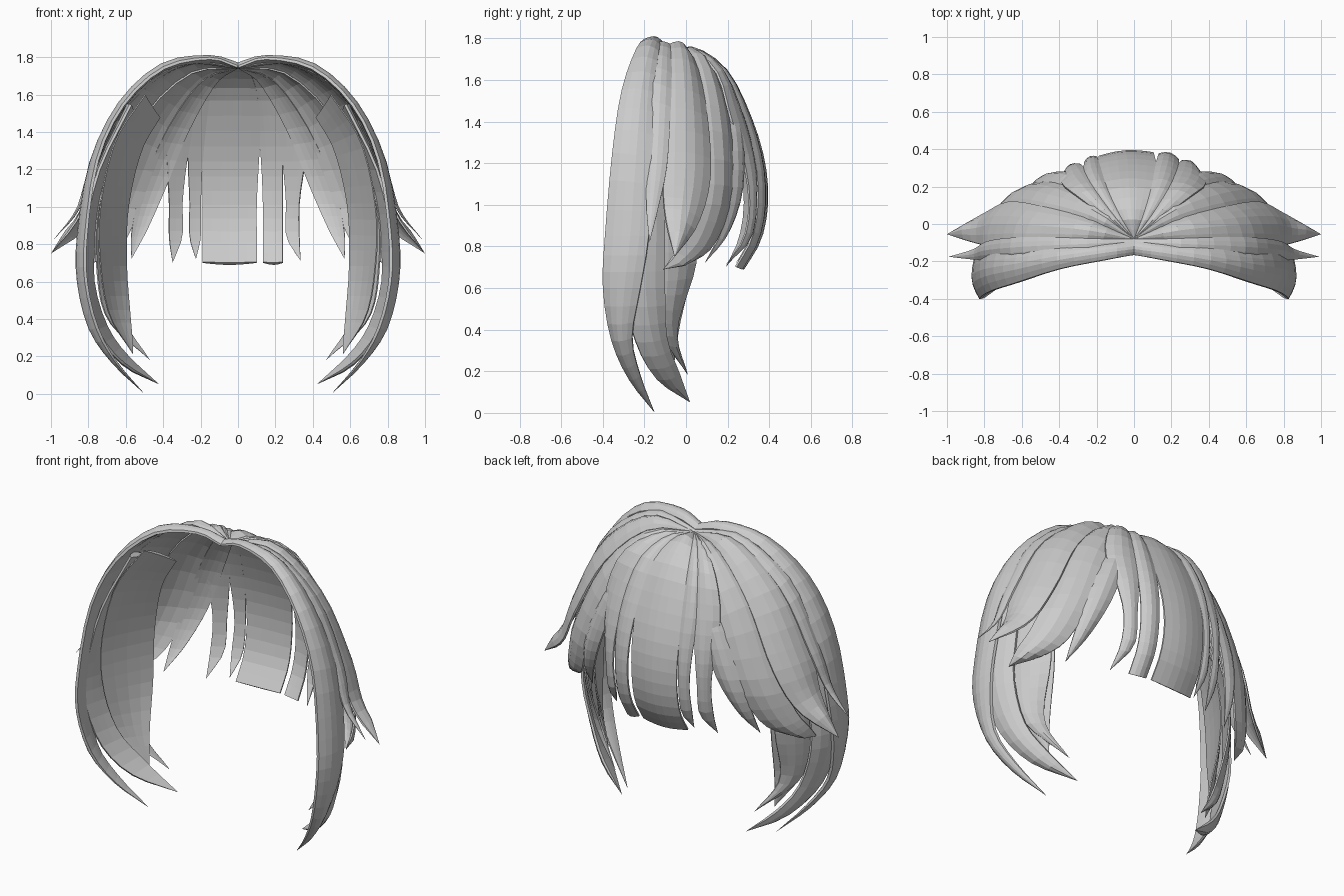
import bpy, bmesh, math
from mathutils import Vector

hair = bpy.data.materials.new("light_grey_hair")
hair.diffuse_color = (0.6, 0.6, 0.6, 1)
CENTRE = Vector((0, -0.12, 0.9))
ROOT = (0, -0.08, 1.74)


def curve_at(pts, t):
    """Catmull-Rom point on a control polyline, t in 0..1."""
    p = [Vector(q) for q in pts]
    p = [2 * p[0] - p[1]] + p + [2 * p[-1] - p[-2]]
    n = len(p) - 3
    i = min(int(t * n), n - 1)
    u = t * n - i
    a, b, c, d = p[i:i + 4]
    return 0.5 * (2 * b + (c - a) * u + (2 * a - 5 * b + 4 * c - d) * u * u
                  + (3 * b - a - 3 * c + d) * u ** 3)


def lock(name, left, right, bulge=0.025, thick=0.03, mirror=False, across=4, along=18):
    """Closed tapering lock of hair stretched between two edge curves."""
    bm = bmesh.new()
    rings = []
    for j in range(along + 1):
        t = j / along
        a, b = curve_at(left, t), curve_at(right, t)
        tn = min(max(t, 0.04), 0.96)
        an, bn = curve_at(left, tn), curve_at(right, tn)
        tangent = curve_at(left, tn + 0.02) + curve_at(right, tn + 0.02) - an - bn
        normal = (bn - an).cross(tangent).normalized()
        if normal.dot((an + bn) / 2 - CENTRE) < 0:
            normal.negate()
        k = min(1, (b - a).length / 0.1)
        ring = []
        for s in range(across + 1):
            f = s / across
            ring.append(a.lerp(b, f) + normal * k * bulge * math.sin(math.pi * f))
        for s in range(across, -1, -1):
            f = s / across
            arc = math.sin(math.pi * f)
            ring.append(a.lerp(b, f) + normal * k * (bulge * arc - thick * (0.35 + 0.65 * arc)))
        rings.append([bm.verts.new(v) for v in ring])
    n = len(rings[0])
    for r, q in zip(rings, rings[1:]):
        for i in range(n):
            bm.faces.new((r[i], r[(i + 1) % n], q[(i + 1) % n], q[i]))
    bm.faces.new(rings[0])
    bm.faces.new(rings[-1])
    bmesh.ops.remove_doubles(bm, verts=bm.verts, dist=0.0005)
    bmesh.ops.recalc_face_normals(bm, faces=bm.faces)
    me = bpy.data.meshes.new(name)
    bm.to_mesh(me)
    bm.free()
    me.materials.append(hair)
    ob = bpy.data.objects.new(name, me)
    bpy.context.collection.objects.link(ob)
    if mirror:
        ob.modifiers.new("mirror", 'MIRROR')
    return ob


def fringe_edge(top, low, tip=None):
    """Edge curve over the brow, at sideways position top above and low below."""
    prof = [(0.42, 0.05, 1.735, 0), (0.78, 0.195, 1.63, 0), (0.96, 0.305, 1.43, 0),
            (1, 0.375, 1.22, 0.6), (1, 0.393, 1.02, 1), (1, 0.36, 0.84, 1)]
    pts = [ROOT]
    for f, y, z, m in prof:
        x = f * (top + (low - top) * m)
        pts.append((x, y * (1 - 2 * x * x), z))
    return pts + [tip or (low, 0.275 * (1 - 2 * low * low), 0.70)]


# Blunt fringe panels
lock("fringe_panel_wide", fringe_edge(-0.19, -0.19), fringe_edge(0.125, 0.10), 0.02, 0.025, across=6)
lock("fringe_panel_narrow", fringe_edge(0.115, 0.135), fringe_edge(0.24, 0.24), 0.02, 0.025)

# Pointed fringe locks
for name, x0, x1, tip in [("fringe_lock_inner", (-0.28, -0.26), (-0.18, -0.20), (-0.225, 0.24, 0.72)),
                          ("fringe_lock_outer", (-0.40, -0.37), (-0.25, -0.30), (-0.35, 0.19, 0.70)),
                          ("fringe_lock_right", (0.22, 0.26), (0.40, 0.33), (0.335, 0.19, 0.71))]:
    lock(name, fringe_edge(*x0, tip), fringe_edge(*x1, tip), 0.02, 0.03)

# Swept temple locks
tip = (0.57, 0.09, 0.72)
lock("temple_lock_front",
     [ROOT, (0.19, 0.10, 1.68), (0.38, 0.20, 1.42), (0.52, 0.22, 1.10), (0.57, 0.17, 0.87), tip],
     [ROOT, (0.12, 0.14, 1.66), (0.27, 0.26, 1.40), (0.39, 0.275, 1.10), (0.49, 0.20, 0.87), tip],
     mirror=True)
tip = (0.81, -0.11, 0.69)
lock("temple_lock_back",
     [ROOT, (0.25, 0.01, 1.72), (0.50, 0.06, 1.49), (0.69, 0.08, 1.10), (0.77, 0.03, 0.88), (0.81, -0.04, 0.77), tip],
     [ROOT, (0.18, 0.11, 1.68), (0.37, 0.21, 1.42), (0.50, 0.23, 1.08), (0.60, 0.15, 0.83), (0.70, 0.04, 0.73), tip],
     0.035, mirror=True)

# Flared side locks with outward points
tip = (1.0, -0.055, 0.75)
lock("flared_lock_front",
     [ROOT, (0.30, -0.09, 1.76), (0.60, -0.10, 1.54), (0.78, -0.11, 1.18), (0.85, -0.10, 0.96), tip],
     [ROOT, (0.25, 0.03, 1.72), (0.49, 0.095, 1.49), (0.67, 0.12, 1.15), (0.80, 0.06, 0.91), tip],
     0.035, mirror=True, across=5)
tip = (0.99, -0.175, 0.82)
lock("flared_lock_back",
     [(0, -0.11, 1.75), (0.30, -0.15, 1.77), (0.60, -0.18, 1.57), (0.78, -0.19, 1.20), (0.86, -0.19, 0.98), tip],
     [ROOT, (0.30, -0.07, 1.76), (0.60, -0.07, 1.54), (0.78, -0.09, 1.20), (0.86, -0.135, 0.98), tip],
     0.015, mirror=True)

# Long side band running over the head and down past the cheek
tip = (0.50, -0.15, 0.0)
lock("side_band",
     [(0, -0.165, 1.755), (0.15, -0.19, 1.80), (0.40, -0.24, 1.75), (0.62, -0.31, 1.55), (0.76, -0.355, 1.25),
      (0.82, -0.39, 0.85), (0.82, -0.40, 0.60), (0.76, -0.36, 0.35), (0.65, -0.275, 0.16), tip],
     [(0, -0.09, 1.75), (0.15, -0.11, 1.78), (0.40, -0.13, 1.74), (0.62, -0.15, 1.54), (0.78, -0.16, 1.22),
      (0.85, -0.18, 0.85), (0.85, -0.22, 0.60), (0.79, -0.26, 0.36), (0.67, -0.22, 0.18), tip],
     0.025, 0.045, True, 5, 27)
tip = (0.42, 0.02, 0.05)
lock("cheek_lock",
     [(0.58, -0.22, 1.55), (0.75, -0.26, 1.20), (0.83, -0.29, 0.85), (0.83, -0.30, 0.60),
      (0.76, -0.24, 0.34), (0.62, -0.14, 0.16), tip],
     [(0.57, -0.10, 1.52), (0.71, -0.10, 1.20), (0.77, -0.10, 0.85), (0.78, -0.10, 0.60),
      (0.71, -0.09, 0.36), (0.59, -0.03, 0.19), tip],
     0.025, 0.04, True)

# Inner locks lying behind the band
tip = (0.56, -0.06, 0.21)
lock("inner_lock_wide",
     [(0.50, -0.20, 1.60), (0.66, -0.25, 1.35), (0.74, -0.27, 1.00), (0.74, -0.25, 0.70), (0.69, -0.17, 0.42), tip],
     [(0.42, 0.00, 1.48), (0.52, 0.00, 1.30), (0.59, 0.03, 1.00), (0.60, 0.03, 0.70), (0.58, -0.03, 0.42), tip],
     0.02, 0.02, True)
tip = (0.47, 0.01, 0.18)
lock("inner_lock_narrow",
     [(0.66, -0.13, 1.30), (0.75, -0.14, 1.00), (0.76, -0.14, 0.70), (0.70, -0.12, 0.40), tip],
     [(0.58, 0.02, 1.25), (0.64, 0.04, 1.00), (0.64, 0.05, 0.72), (0.61, -0.04, 0.40), tip],
     0.02, 0.025, True)
